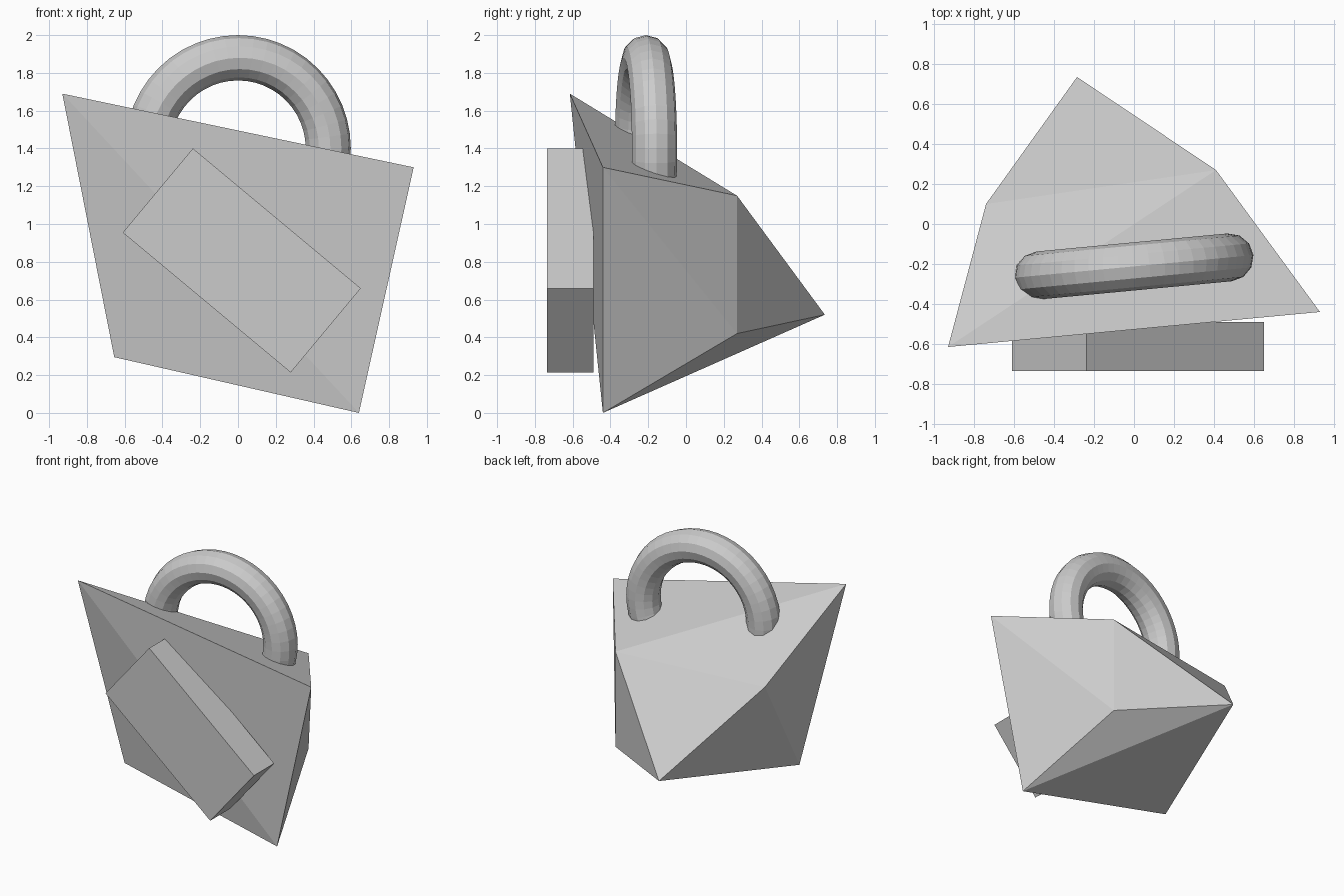
import bpy, bmesh, math
from mathutils import Matrix

cube = bpy.data.objects.get("Cube")
if cube:
    bpy.data.objects.remove(cube, do_unlink=True)

# Single plain grey
GREY = (0.6, 0.6, 0.6, 1.0)
grey = bpy.data.materials.new("light_grey")
grey.use_nodes = True
grey.diffuse_color = GREY
grey.node_tree.nodes["Principled BSDF"].inputs["Base Color"].default_value = GREY


def finish(bm, name):
    """Turn a bmesh into a flat-shaded grey object."""
    mesh = bpy.data.meshes.new(name)
    bmesh.ops.recalc_face_normals(bm, faces=bm.faces[:])
    bm.to_mesh(mesh)
    bm.free()
    mesh.materials.append(grey)
    obj = bpy.data.objects.new(name, mesh)
    bpy.context.collection.objects.link(obj)
    return obj


# Faceted body: hull around eight skewed corners
corners = [
    (-0.93, -0.615, 1.69), (0.93, -0.44, 1.30),   # front top
    (0.64, -0.44, 0.0), (-0.655, -0.44, 0.295),   # front bottom
    (0.41, 0.27, 1.15), (-0.74, 0.10, 1.12),      # back top
    (0.41, 0.27, 0.42), (-0.285, 0.735, 0.52),    # back bottom
]
bm = bmesh.new()
for co in corners:
    bm.verts.new(co)
bmesh.ops.convex_hull(bm, input=bm.verts[:])
finish(bm, "body")

# Slanted block on the front
bm = bmesh.new()
bmesh.ops.create_cube(bm, size=1.0, matrix=(
    Matrix.Translation((0.02, -0.613, 0.807))
    @ Matrix.Rotation(math.radians(39.8), 4, "Y")
    @ Matrix.Diagonal((1.157, 0.245, 0.58, 1.0))))
finish(bm, "front_block")

# Ring handle sunk into the top, parallel to the front top edge
bpy.ops.mesh.primitive_torus_add(
    major_radius=0.48, minor_radius=0.12, major_segments=48, minor_segments=12)
handle = bpy.context.object
handle.name = handle.data.name = "ring_handle"
handle.data.materials.append(grey)
handle.matrix_world = (
    Matrix.Translation((0.0, -0.212, 1.4))
    @ Matrix.Rotation(math.radians(5.4), 4, "Z")
    @ Matrix.Rotation(math.radians(90), 4, "X"))
